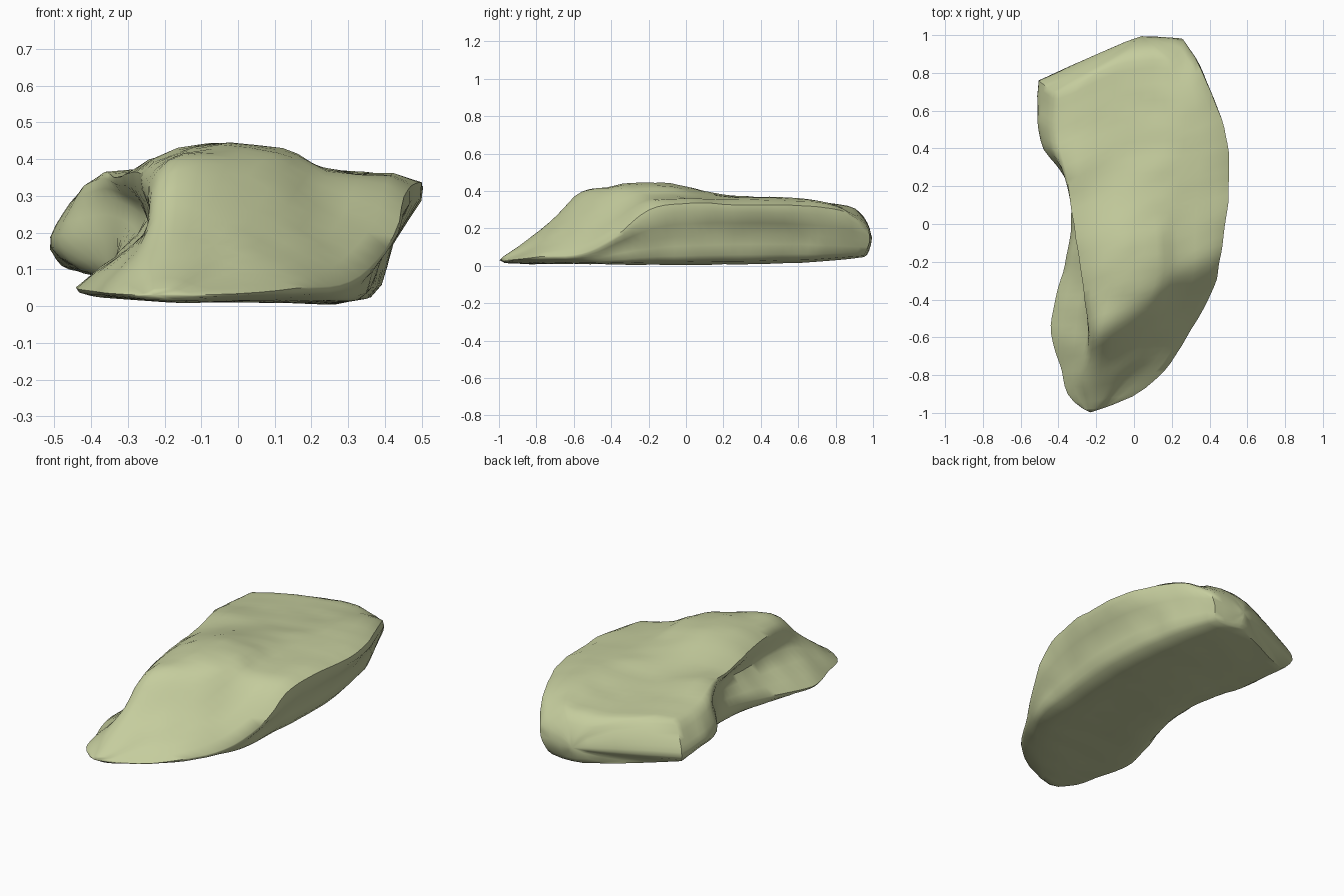
import bpy
import bmesh
import math
from mathutils import Vector, noise

default_cube = bpy.data.objects.get("Cube")
if default_cube:
    bpy.data.objects.remove(default_cube, do_unlink=True)

STATIONS = 44
AROUND = 3      # subdivisions between neighbouring rails


def blend(b, c, slope_b, slope_c, t):
    """Smooth curve from b to c with the given end slopes."""
    s = t * t * (3 - 2 * t)
    return (b + (c - b) * s + slope_b * (t * (1 - t) * (1 - t))
            - slope_c * (t * t * (1 - t)))


def rail(*points):
    """Sample a lengthwise edge, given as (y, x, z) points, at even steps in y."""
    pts = [Vector((x, y, z)) for y, x, z in points]
    last = len(pts) - 1
    slopes = []
    for k in range(last + 1):
        a, c = pts[max(k - 1, 0)], pts[min(k + 1, last)]
        slopes.append((c - a) / (c.y - a.y))
    samples = []
    for i in range(STATIONS):
        y = pts[0].y + (pts[-1].y - pts[0].y) * i / (STATIONS - 1)
        k = 0
        while k < last - 1 and y > pts[k + 1].y:
            k += 1
        b, c = pts[k], pts[k + 1]
        step = c.y - b.y
        samples.append(blend(b, c, slopes[k] * step, slopes[k + 1] * step,
                             (y - b.y) / step))
    return samples


# Underside
bottom_middle = rail((-.97, -.2, .015), (-.8, -.14, .01), (-.4, 0, .015),
                     (.3, .05, .02), (.7, 0, .035), (.95, 0, .055))
bottom_left = rail((-.97, -.27, .02), (-.6, -.38, .025), (-.2, -.31, .03),
                   (.1, -.29, .045), (.4, -.38, .08), (.72, -.46, .1))
# Hollow inner side
left_edge = rail((-.98, -.27, .03), (-.9, -.35, .035), (-.75, -.39, .04),
                 (-.55, -.44, .05), (-.35, -.4, .075), (-.1, -.345, .11),
                 (.15, -.335, .15), (.3, -.4, .17), (.42, -.49, .16),
                 (.6, -.51, .16), (.76, -.505, .15))
left_notch = rail((-.98, -.25, .04), (-.8, -.29, .12), (-.6, -.25, .2),
                  (-.3, -.235, .22), (0, -.26, .25), (.15, -.31, .28),
                  (.25, -.36, .29), (.42, -.46, .26), (.6, -.48, .24),
                  (.74, -.48, .23))
# Upper surface
top_left = rail((-.98, -.23, .05), (-.8, -.24, .16), (-.7, -.23, .24),
                (-.6, -.235, .32), (-.3, -.275, .365), (.1, -.335, .35),
                (.27, -.36, .365), (.45, -.4, .335), (.7, -.4, .315))
ridge = rail((-.98, -.21, .05), (-.8, -.18, .17), (-.7, -.17, .26),
             (-.58, -.16, .385), (-.4, -.14, .42), (-.15, -.08, .443),
             (.1, -.1, .4), (.25, -.1, .365), (.5, -.1, .34), (.84, -.1, .315))
shoulder = rail((-.97, -.18, .05), (-.75, -.06, .17), (-.6, -.01, .28),
                (-.45, .05, .385), (-.32, .11, .42), (-.1, .12, .425),
                (.1, .1, .39), (.5, .11, .35), (.87, .1, .315))
top_right = rail((-.96, -.15, .04), (-.7, .08, .14), (-.5, .18, .225),
                 (-.25, .24, .36), (-.1, .23, .375), (.1, .23, .372),
                 (.6, .27, .362), (.87, .2, .315))
# Undercut outer side
rim = rail((-.96, -.12, .03), (-.9, .02, .035), (-.75, .18, .05), (-.6, .28, .06),
           (-.5, .34, .09), (-.35, .42, .18), (-.2, .455, .3), (0, .485, .335),
           (.3, .505, .325), (.5, .48, .325), (.7, .405, .315), (.85, .34, .29),
           (.96, .26, .22))
right_hollow = rail((-.96, -.13, .02), (-.75, .16, .03), (-.5, .32, .05),
                    (-.35, .37, .1), (-.1, .4, .15), (.3, .42, .17),
                    (.7, .36, .16), (.98, .24, .13))
bottom_right = rail((-.95, -.14, .015), (-.5, .27, .015), (-.1, .34, .02),
                    (.3, .36, .025), (.7, .3, .035), (.95, .2, .055))

rails = [bottom_middle, bottom_left, left_edge, left_notch, top_left, ridge,
         shoulder, top_right, rim, right_hollow, bottom_right]
count = len(rails)

# Skin the rails with rounded rings
loops = []
for i in range(STATIONS):
    loop = []
    for j in range(count):
        a, b, c, d = (rails[(j + n) % count][i] for n in (-1, 0, 1, 2))
        # Tighten long spans so that short neighbours do not overshoot
        reach = (c - b).length
        slope_b = (c - a) * reach / ((b - a).length + reach)
        slope_c = (d - b) * reach / ((d - c).length + reach)
        loop += [blend(b, c, slope_b, slope_c, s / AROUND) for s in range(AROUND)]
    loops.append(loop)

# Round the blunt back end inwards to its centre
back_tip = Vector((.04, 1, .15))
back_loop = loops[-1]
for inward, drop in ((.3, .08), (.6, .3), (.85, .65)):
    loops.append([Vector((p.x + (back_tip.x - p.x) * inward,
                          p.y + (back_tip.y - p.y) * inward,
                          p.z + (back_tip.z - p.z) * drop)) for p in back_loop])

bm = bmesh.new()
rings = [[bm.verts.new(p) for p in loop] for loop in loops]
size = len(rings[0])
for lower, upper in zip(rings, rings[1:]):
    for j in range(size):
        k = (j + 1) % size
        bm.faces.new((lower[j], lower[k], upper[k], upper[j]))

# Close both ends
for ring, centre in ((rings[0], (-.23, -1, .03)), (rings[-1], back_tip)):
    tip = bm.verts.new(centre)
    for j in range(size):
        bm.faces.new((ring[j], ring[(j + 1) % size], tip))
bmesh.ops.recalc_face_normals(bm, faces=bm.faces)

# Weathered bumps, weaker on the flat underside
bm.normal_update()
offsets = []
for v in bm.verts:
    strength = .004 if v.normal.z < -.6 else .008
    offsets.append(v.normal * noise.noise(v.co * 9) * strength)
for v, offset in zip(bm.verts, offsets):
    v.co += offset

mesh = bpy.data.meshes.new("rock_slab")
bm.to_mesh(mesh)
bm.free()
rock_slab = bpy.data.objects.new("rock_slab", mesh)
bpy.context.collection.objects.link(rock_slab)

# Pale moss green stone
stone = bpy.data.materials.new("pale_green_stone")
stone.use_nodes = True
colour = (.56, .61, .34, 1)
stone.diffuse_color = colour
shader = stone.node_tree.nodes["Principled BSDF"]
shader.inputs["Base Color"].default_value = colour
shader.inputs["Roughness"].default_value = .9
mesh.materials.append(stone)

bpy.context.view_layer.objects.active = rock_slab
rock_slab.select_set(True)
bpy.ops.object.shade_smooth_by_angle(angle=math.radians(50))
